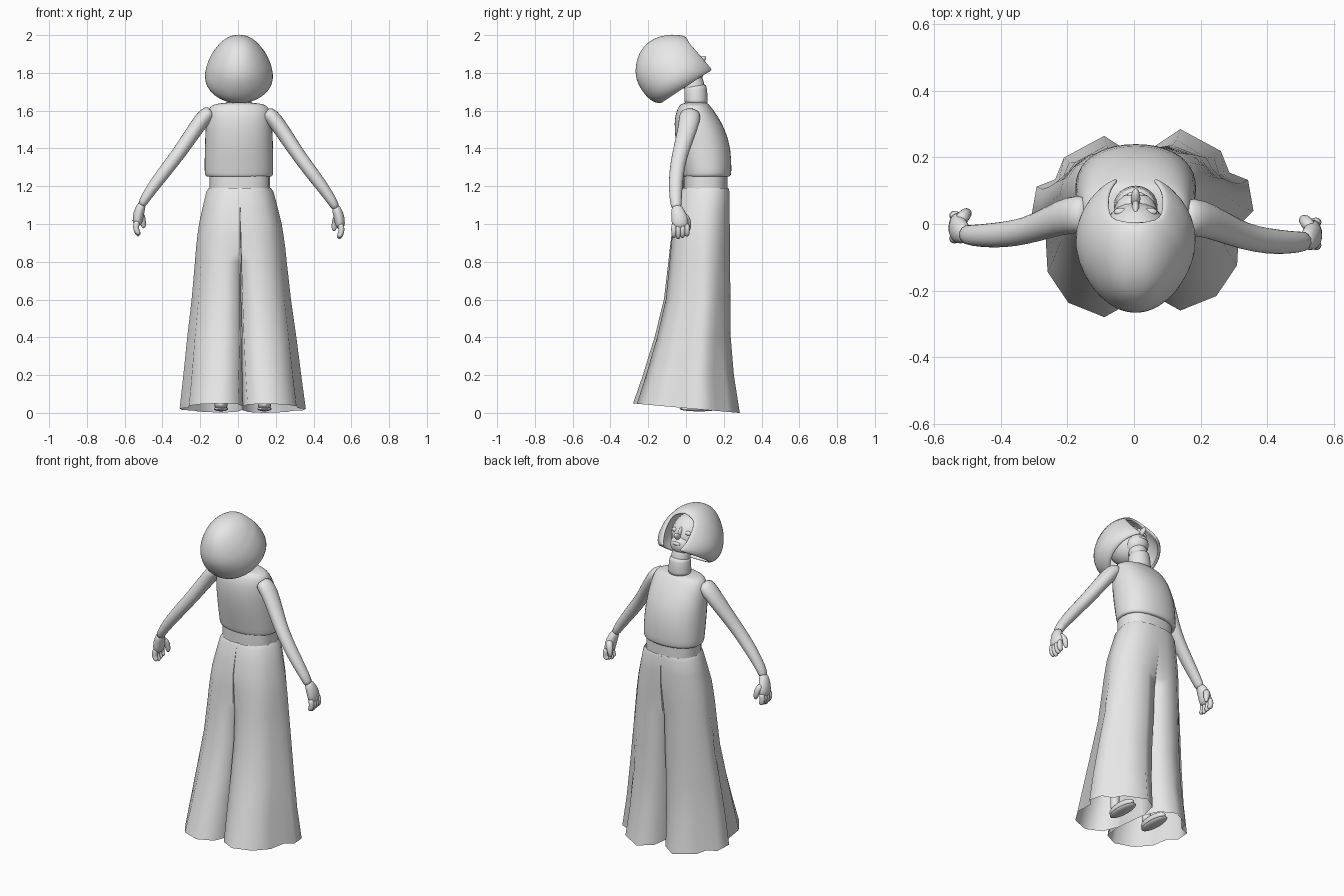
import bpy, bmesh, math
from mathutils import Vector, Matrix

cube = bpy.data.objects.get("Cube")
if cube:
    bpy.data.objects.remove(cube, do_unlink=True)

grey = bpy.data.materials.new("plain_grey")
grey.use_nodes = True
grey.diffuse_color = (0.8, 0.8, 0.8, 1)
for node in grey.node_tree.nodes:
    if node.type == 'BSDF_PRINCIPLED':
        node.inputs["Base Color"].default_value = (0.8, 0.8, 0.8, 1)


def finish(name, bm, subdiv=0, thickness=0, angle=35):
    bmesh.ops.recalc_face_normals(bm, faces=bm.faces)
    mesh = bpy.data.meshes.new(name)
    bm.to_mesh(mesh)
    bm.free()
    mesh.materials.append(grey)
    obj = bpy.data.objects.new(name, mesh)
    bpy.context.collection.objects.link(obj)
    if subdiv:
        mesh.polygons.foreach_set("use_smooth", [True] * len(mesh.polygons))
    else:
        bpy.ops.object.select_all(action='DESELECT')
        obj.select_set(True)
        bpy.context.view_layer.objects.active = obj
        bpy.ops.object.shade_smooth_by_angle(angle=math.radians(angle))
    if thickness:
        solid = obj.modifiers.new("thickness", 'SOLIDIFY')
        solid.thickness = thickness
        solid.offset = -1
    if subdiv:
        obj.modifiers.new("smooth", 'SUBSURF').levels = subdiv
        obj.modifiers["smooth"].render_levels = subdiv
    return obj


def loft(rings, cap_start=True, cap_end=True, closed=True):
    bm = bmesh.new()
    rows = [[bm.verts.new(p) for p in ring] for ring in rings]
    n = len(rows[0])
    for a, b in zip(rows, rows[1:]):
        for i in range(n if closed else n - 1):
            j = (i + 1) % n
            bm.faces.new((a[i], a[j], b[j], b[i]))
    if cap_start:
        bm.faces.new(rows[0][::-1])
    if cap_end:
        bm.faces.new(rows[-1])
    return bm


def oval(z, half_x, back, front, mid=0.005, sides=20, power=0.8):
    """Rounded-box ring at height z."""
    ring = []
    for i in range(sides):
        t = math.tau * i / sides
        c, s = math.cos(t), math.sin(t)
        ring.append(Vector((mid + half_x * math.copysign(abs(c) ** power, c),
                            (back + front) / 2 + (front - back) / 2 * math.copysign(abs(s) ** power, s), z)))
    return ring


def tube(name, points, radii, sides=10):
    """Round limb along points; radii are (along y, across)."""
    pts = [Vector(p) for p in points]
    rings = []
    for i, p in enumerate(pts):
        tan = (pts[min(i + 1, len(pts) - 1)] - pts[max(i - 1, 0)]).normalized()
        a = Vector((0, 1, 0))
        a = (a - tan * a.dot(tan)).normalized()
        b = tan.cross(a)
        ry, rx = radii[i]
        rings.append([p + a * ry * math.cos(math.tau * k / sides) + b * rx * math.sin(math.tau * k / sides)
                      for k in range(sides)])
    return finish(name, loft(rings), subdiv=1)


def ball(name, matrix, centre, size):
    bm = bmesh.new()
    bmesh.ops.create_uvsphere(bm, u_segments=20, v_segments=12, radius=1)
    bm.transform(matrix @ Matrix.Translation(centre) @ Matrix.Diagonal((*size, 1)))
    return finish(name, bm, angle=80)


# Sleeveless top, with a turned-in hem
torso = [(1.262, .15, 0, .2), (1.248, .168, -.012, .225), (1.254, .182, -.02, .24), (1.28, .185, -.024, .243),
         (1.4, .183, -.052, .24), (1.5, .18, -.064, .21), (1.57, .172, -.06, .17),
         (1.605, .165, -.048, .145), (1.63, .148, -.035, .125), (1.638, .11, -.02, .115), (1.645, .05, .01, .1)]
finish("sleeveless_top", loft([oval(*r, power=.9) for r in torso], cap_start=False), subdiv=1)

# Waistband
finish("waistband", loft([oval(z, .16, -.012, .22, .01) for z in (1.17, 1.2, 1.27)], False, False), angle=50)

# Wide trouser legs: section goes from a half waist to a pleated hem
waist = [(.3, 0), (.65, .08), (.87, .24), (.97, .44), (1, .55), (.96, .7), (.86, .83), (.64, .94), (.3, 1),
         (0, 1), (0, .75), (0, .5), (0, .25), (0, 0)]
hem = [(.33, 0), (.66, .08), (.85, .25), (.87, .47), (1, .55), (.95, .72), (.78, .76), (.7, .88), (.33, 1),
       (.08, .9), (-.02, .7), (-.02, .5), (-.02, .3), (.06, .09)]
levels = [(1.19, .165, -.02, .225), (1.17, .178, -.03, .23), (1.08, .2, -.05, .23), (1, .218, -.068, .23),
          (.93, .228, -.076, .23), (.87, .235, -.083, .23), (.8, .241, -.09, .23), (.6, .26, -.112, .23),
          (.4, .285, -.16, .23), (.2, .307, -.22, .245), (.02, .328, -.27, .275)]
for side, name in ((1, "left_trouser_leg"), (-1, "right_trouser_leg")):
    rings = []
    for z, width, back, front in levels:
        t = (1.19 - z) / 1.17
        mid = .01 + .015 * t
        ring = []
        for i, (w, h) in enumerate(zip(waist, hem)):
            k = t ** 1.1
            u, v = (w[n] + (h[n] - w[n]) * k for n in (0, 1))
            if i in (9, 13):
                # Inner corners sink into a groove around the crotch
                sink = min(1, max(0, (1.02 - z) / .2))
                u, v = h[0] * k * k, w[1] + (h[1] - w[1]) * sink
            y = back + (front - back) * v + side * .01 * t
            low = .025 - .09 * y if z < .1 else z
            ring.append((mid + side * (u * width + .006 * t), y, low))
        rings.append(ring)
    finish(name, loft(rings, cap_start=False, cap_end=False), angle=65)

# Shoes and shins inside the hems
for x, name in ((-.09, "right"), (.14, "left")):
    ball(name + "_shoe", Matrix(), (x, .06, .045), (.035, .1, .032))
    ball(name + "_sole", Matrix(), (x, .07, .022), (.038, .105, .014))
    tube(name + "_shin", [(x, 0, .04), (x, 0, .1), (x, 0, .2)], [(.028, .026), (.028, .026), (.032, .03)])

# Arms and hands
for side, name in ((-1, "right"), (1, "left")):
    def at(x, y, z):
        if side > 0:
            return Vector((x + .008, y - .02 * min(1, x / .4), z - .015 * min(1, x / .4)))
        return Vector((-x, y, z))

    arm = [(.135, .03, 1.598), (.168, .03, 1.58), (.215, .022, 1.52), (.295, -.012, 1.4), (.355, -.028, 1.32),
           (.425, -.035, 1.23), (.49, -.035, 1.14), (.515, -.03, 1.09)]
    size = [(.05, .036), (.062, .046), (.056, .044), (.045, .04), (.042, .038), (.04, .036), (.033, .028), (.03, .024)]
    tube(name + "_arm", [at(*p) for p in arm], size)
    tube(name + "_palm", [at(.505, -.032, 1.115), at(.519, -.024, 1.08), at(.53, -.012, 1.04), at(.535, -.008, .985)],
         [(.028, .022), (.038, .028), (.049, .032), (.046, .024)])
    for i in range(4):
        y = -.044 + .023 * i
        tip = .943 + .008 * abs(i - 1)
        tube(f"{name}_finger_{i + 1}",
             [at(.533, y, 1.02), at(.542, y, .985), at(.536, y, .96), at(.526, y, tip), at(.521, y, tip - .004)],
             [(.016, .018), (.016, .018), (.015, .017), (.013, .014), (.008, .008)], sides=8)
    tube(name + "_thumb", [at(.525, .005, 1.065), at(.51, .026, 1.04), at(.502, .034, 1.005), at(.498, .032, .975)],
         [(.022, .022), (.022, .021), (.018, .018), (.009, .009)], sides=8)

# Neck and its collar
tube("neck", [(.005, .05, 1.61), (.005, .052, 1.66), (.005, .045, 1.74), (.005, .02, 1.82)],
     [(.062, .068), (.056, .058), (.055, .055), (.052, .052)], sides=16)
tube("collar", [(.005, .053, 1.635), (.005, .054, 1.645), (.005, .05, 1.725), (.005, .048, 1.735)],
     [(.064, .07), (.064, .068), (.062, .062), (.056, .057)], sides=16)

# Head tilted back: local y is the face direction, local z the crown
head = Matrix.Translation((.005, 0, 1.72)) @ Matrix.Rotation(math.radians(33.5), 4, 'X')
ball("face", head, (0, .02, .125), (.105, .118, .125))
ball("jaw", head, (0, .065, .05), (.068, .073, .06))
ball("nose", head, (0, .145, .08), (.014, .034, .018))
ball("nose_bridge", head, (0, .13, .105), (.011, .018, .035))
ball("lips", head, (0, .13, .04), (.026, .012, .011))
for side, name in ((1, "left"), (-1, "right")):
    ball(name + "_eye", head, (side * .043, .12, .115), (.022, .012, .013))

# Bobbed hair shell: each row sweeps round the back, leaving a gap (degrees) for the face
bob = [(0, .14, -.15, .185, 22), (.025, .17, -.182, .187, 24), (.07, .184, -.2, .187, 27),
       (.12, .177, -.203, .185, 29), (.17, .16, -.198, .18, 31), (.2, .144, -.187, .17, 28),
       (.225, .13, -.173, .155, 0), (.26, .102, -.145, .122, 0), (.295, .066, -.1, .065, 0),
       (.312, .026, -.045, .005, 0)]
rows = []
for z, half, back, front, gap in bob:
    row = []
    for i in range(33):
        t = math.radians(90 + gap + (360 - 2 * gap) * i / 32)
        row.append((half * math.cos(t), (back + front) / 2 + (front - back) / 2 * math.sin(t), z))
    rows.append(row)
bm = loft(rows, cap_start=False, cap_end=False, closed=False)
bmesh.ops.remove_doubles(bm, verts=bm.verts, dist=.0005)
bmesh.ops.holes_fill(bm, edges=[e for e in bm.edges if e.is_boundary and min(v.co.z for v in e.verts) > .31])
bm.transform(head)
finish("bobbed_hair", bm, subdiv=1, thickness=.016)
